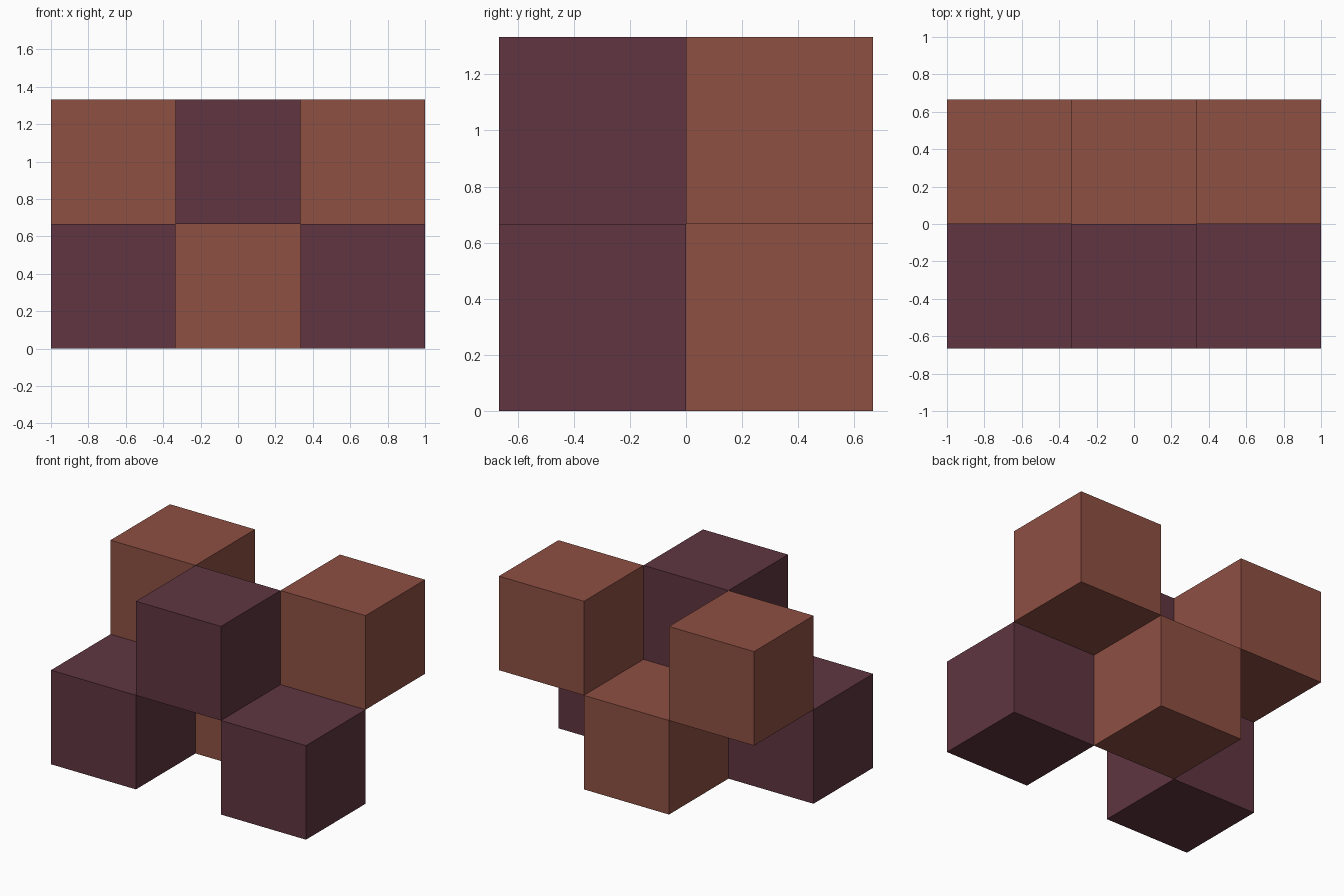
import bpy

if "Cube" in bpy.data.objects:
    bpy.data.objects.remove(bpy.data.objects["Cube"])

S = 2 / 3  # cube edge length


def make_material(name, color):
    mat = bpy.data.materials.new(name)
    mat.diffuse_color = (*color, 1)
    mat.use_nodes = True
    mat.node_tree.nodes["Principled BSDF"].inputs["Base Color"].default_value = mat.diffuse_color
    return mat


plum = make_material("plum", (0.115, 0.036, 0.053))
rust = make_material("rust brown", (0.27, 0.079, 0.055))


def add_cube(name, column, row, level, mat):
    bpy.ops.mesh.primitive_cube_add(
        size=S, location=(column * S, row * S / 2, (level + 0.5) * S))
    obj = bpy.context.object
    obj.name = name
    obj.data.materials.append(mat)


# Checkerboard of cubes: front row plum, back row rust, touching along edges
for column, side in ((-1, "left"), (0, "middle"), (1, "right")):
    outer = column != 0
    add_cube(f"front_{side}_cube", column, -1, 0 if outer else 1, plum)
    add_cube(f"back_{side}_cube", column, 1, 1 if outer else 0, rust)
